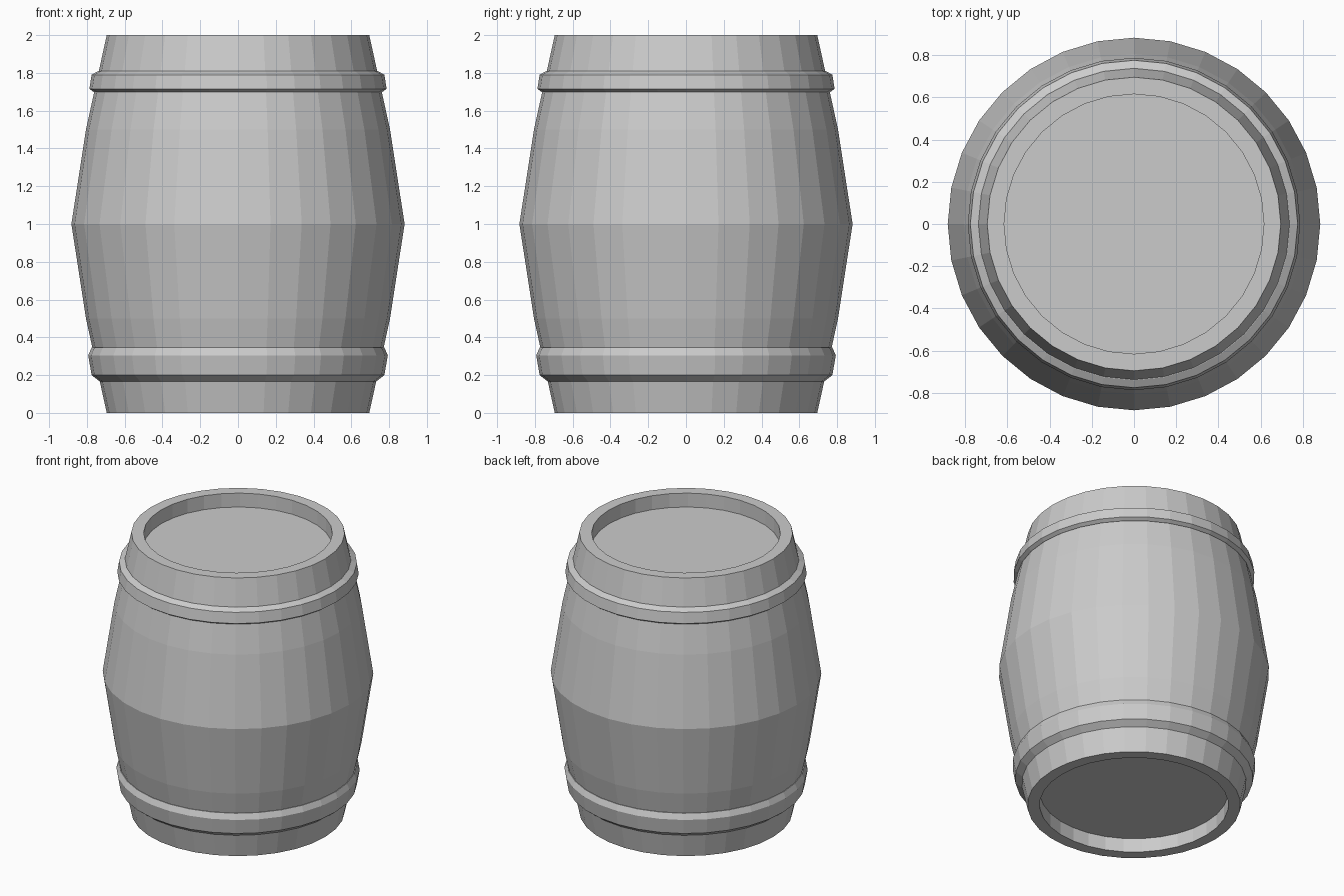
import bpy, bmesh, math

if "Cube" in bpy.data.objects:
    bpy.data.objects.remove(bpy.data.objects["Cube"])

SIDES = 32


def lathe(name, profile, closed):
    """Revolve (radius, z) points round z; open profiles get end caps."""
    bm = bmesh.new()
    rings = []
    for r, z in profile:
        rings.append([bm.verts.new((r * math.cos(2 * math.pi * i / SIDES),
                                    r * math.sin(2 * math.pi * i / SIDES), z))
                      for i in range(SIDES)])
    pairs = list(zip(rings, rings[1:]))
    if closed:
        pairs.append((rings[-1], rings[0]))
    else:
        bm.faces.new(rings[0])
        bm.faces.new(rings[-1])
    for a, b in pairs:
        for i in range(SIDES):
            j = (i + 1) % SIDES
            bm.faces.new((a[i], a[j], b[j], b[i]))
    bmesh.ops.recalc_face_normals(bm, faces=bm.faces)
    mesh = bpy.data.meshes.new(name)
    bm.to_mesh(mesh)
    bm.free()
    obj = bpy.data.objects.new(name, mesh)
    bpy.context.collection.objects.link(obj)
    return obj


# Bulging body with a recessed head at each end
lathe("barrel_body", [(0.615, 0.1), (0.615, 0), (0.695, 0), (0.805, 0.5),
                      (0.882, 1), (0.805, 1.5), (0.695, 2), (0.615, 2),
                      (0.615, 1.9)], closed=False)

# Hoops, with their inner edge buried in the body
lathe("lower_hoop", [(0.70, 0.165), (0.73, 0.165), (0.775, 0.2),
                     (0.793, 0.305), (0.775, 0.345), (0.70, 0.345)], closed=True)
lathe("upper_hoop", [(0.70, 1.70), (0.765, 1.70), (0.787, 1.715),
                     (0.775, 1.79), (0.74, 1.81), (0.70, 1.81)], closed=True)
